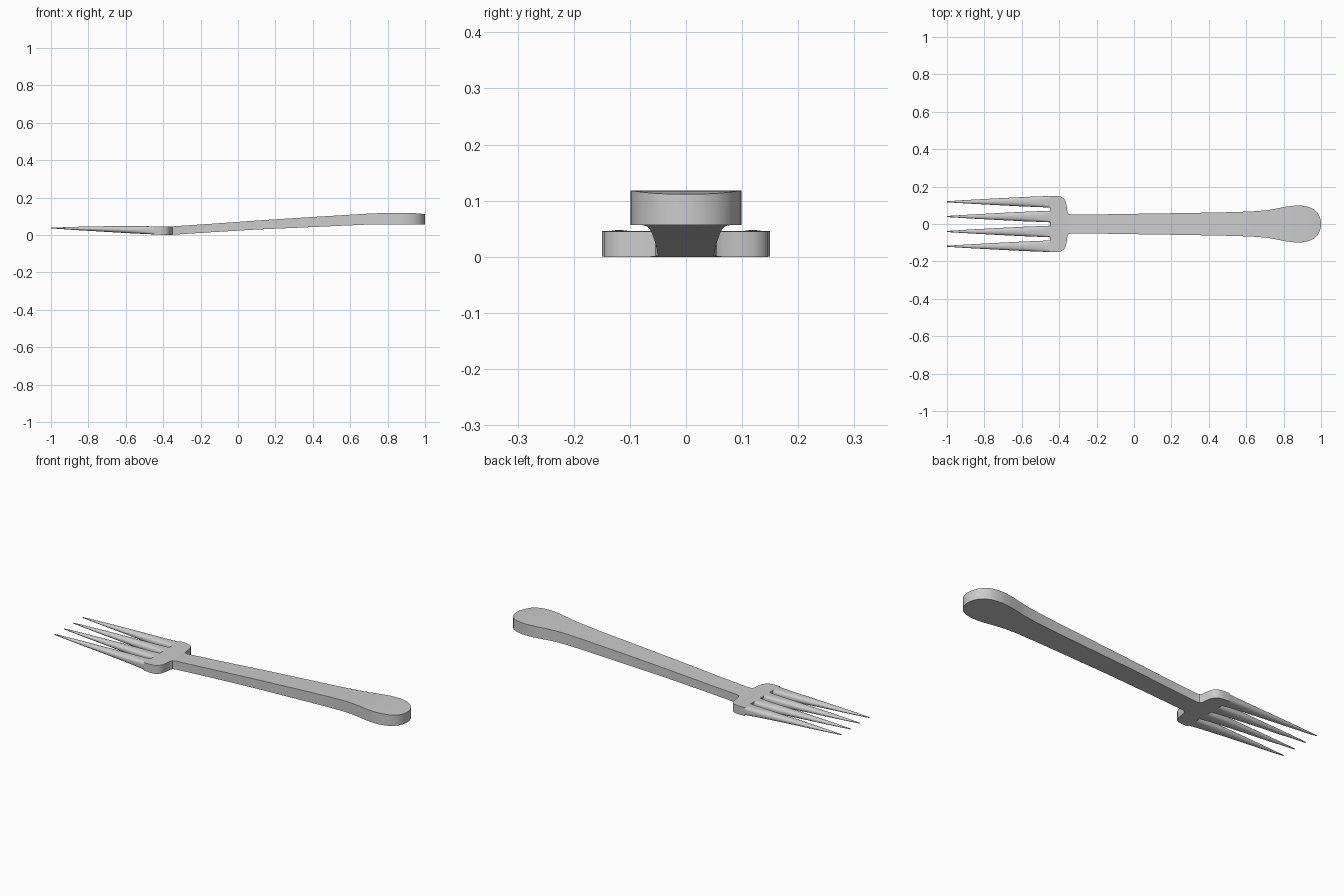
import bpy, bmesh, math


def loft(name, sections, cap_start=True, angle=35):
    """Skin a list of equal-length closed rings and cap the ends."""
    bm = bmesh.new()
    rings = [[bm.verts.new(p) for p in s] for s in sections]
    n = len(rings[0])
    for a, b in zip(rings, rings[1:]):
        for i in range(n):
            j = (i + 1) % n
            bm.faces.new((a[i], a[j], b[j], b[i]))
    if cap_start:
        bm.faces.new(rings[0][::-1])
    bm.faces.new(rings[-1])
    bmesh.ops.recalc_face_normals(bm, faces=bm.faces[:])
    me = bpy.data.meshes.new(name)
    bm.to_mesh(me)
    bm.free()
    ob = bpy.data.objects.new(name, me)
    bpy.context.collection.objects.link(ob)
    bpy.ops.object.select_all(action='DESELECT')
    bpy.context.view_layer.objects.active = ob
    ob.select_set(True)
    bpy.ops.object.shade_smooth_by_angle(angle=math.radians(angle))
    return ob


# Head plate and handle: x, half width, bottom z, top z
stations = [
    (-0.45, 0.150, 0.003, 0.046), (-0.415, 0.150, 0.001, 0.046),
    (-0.390, 0.146, 0.000, 0.045), (-0.374, 0.136, 0.000, 0.045),
    (-0.364, 0.118, 0.000, 0.045), (-0.359, 0.090, 0.000, 0.045),
    (-0.356, 0.065, 0.000, 0.045), (-0.350, 0.054, 0.001, 0.046),
    (-0.335, 0.050, 0.002, 0.047), (-0.15, 0.052, 0.014, 0.059),
    (0.10, 0.056, 0.029, 0.077), (0.35, 0.060, 0.040, 0.093),
    (0.55, 0.064, 0.049, 0.105), (0.66, 0.069, 0.054, 0.112),
    (0.72, 0.075, 0.056, 0.115), (0.77, 0.084, 0.057, 0.117),
    (0.82, 0.094, 0.057, 0.118), (0.865, 0.099, 0.057, 0.118),
    (0.90, 0.098, 0.057, 0.118), (0.935, 0.091, 0.057, 0.117),
    (0.965, 0.076, 0.057, 0.115), (0.984, 0.056, 0.057, 0.113),
    (0.996, 0.030, 0.057, 0.112), (1.0, 0.010, 0.057, 0.112),
]
loft("handle_and_head",
     [[(x, -w, b), (x, w, b), (x, w, t), (x, -w, t)] for x, w, b, t in stations])

# Tines: rounded rectangles at the root that turn into fine round points
profile = [
    (-0.45, 0.031, 0.003, 0.046, 0.35), (-0.50, 0.029, 0.005, 0.047, 0.6),
    (-0.58, 0.026, 0.009, 0.048, 0.85), (-0.70, 0.020, 0.016, 0.047, 1.0),
    (-0.85, 0.012, 0.025, 0.044, 1.0), (-1.0, 0.003, 0.035, 0.039, 1.0),
]


def tine_ring(y, x, w, b, t, power, n=24):
    ring = []
    for k in range(n):
        a = 2 * math.pi * (k + 0.5) / n
        c, s = math.cos(a), math.sin(a)
        ring.append((x, y + w * math.copysign(abs(c) ** power, c),
                     (b + t) / 2 + (t - b) / 2 * math.copysign(abs(s) ** power, s)))
    return ring


for i, y in enumerate((-0.119, -0.040, 0.040, 0.119)):
    loft(f"tine_{i + 1}", [tine_ring(y, *p) for p in profile],
         cap_start=False, angle=60)
